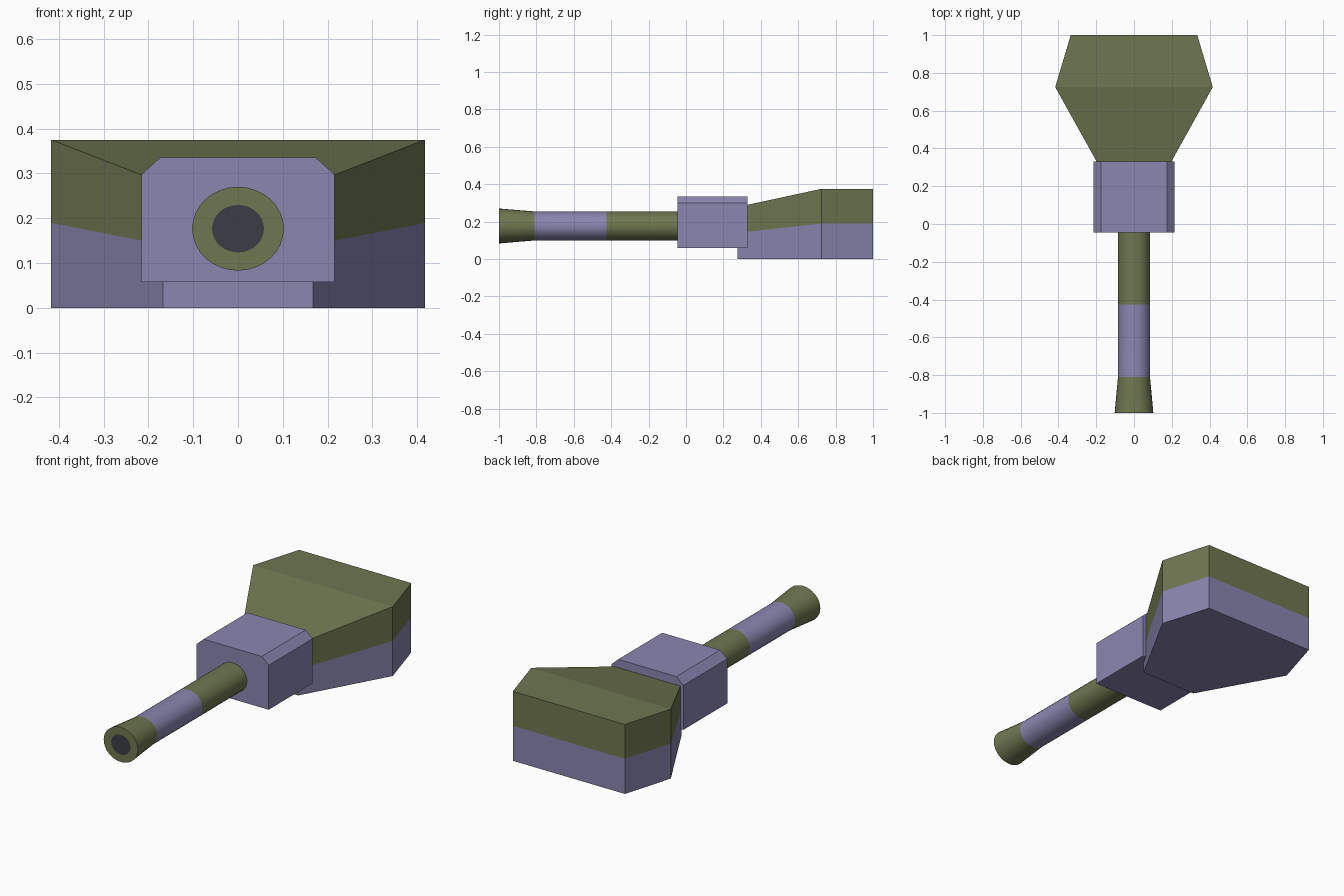
import bpy
import math

if "Cube" in bpy.data.objects:
    bpy.data.objects.remove(bpy.data.objects["Cube"])


def material(name, rgb):
    mat = bpy.data.materials.new(name)
    mat.diffuse_color = (*rgb, 1)
    mat.use_nodes = True
    mat.node_tree.nodes["Principled BSDF"].inputs["Base Color"].default_value = mat.diffuse_color
    return mat


OLIVE = material("olive", (0.159, 0.184, 0.082))
LILAC = material("lilac", (0.254, 0.238, 0.434))
DARK = material("dark", (0.045, 0.048, 0.062))


def loft(name, rings, band_mats, start_mats=None, end_faces=None, end_mats=None):
    """Skin equal-sized rings of points; one material per band, then close both ends."""
    n = len(rings[0])
    verts = [p for ring in rings for p in ring]
    faces, mats = [], []
    for r, mat in enumerate(band_mats):
        for i in range(n):
            j = (i + 1) % n
            faces.append((r * n + i, r * n + j, (r + 1) * n + j, (r + 1) * n + i))
            mats.append(mat)
    faces.append(tuple(reversed(range(n))))
    mats.append(start_mats or band_mats[0])
    last = (len(rings) - 1) * n
    for f in end_faces or [range(n)]:
        faces.append(tuple(last + i for i in f))
        mats.append(end_mats or band_mats[-1])
    mesh = bpy.data.meshes.new(name)
    mesh.from_pydata(verts, [], faces)
    slots = list(dict.fromkeys(mats))
    for m in slots:
        mesh.materials.append(m)
    for poly, m in zip(mesh.polygons, mats):
        poly.material_index = slots.index(m)
    obj = bpy.data.objects.new(name, mesh)
    bpy.context.collection.objects.link(obj)
    return obj


# Turret body: wedge-fronted hexagon, half lilac below and olive above
half = [(0.167, 0.275, 0.278), (0.417, 0.725, 0.375), (0.335, 1.0, 0.375)]
outline = half + [(-x, y, z) for x, y, z in reversed(half)]
levels = [[(x, y, z * k) for x, y, z in outline] for k in (0, 0.505, 1)]
loft("turret_body", levels, [LILAC, OLIVE],
     end_faces=[(0, 1, 4, 5), (1, 2, 3, 4)])

# Mantlet: block with chamfered upper edges
half = [(0.215, 0.058), (0.215, 0.298), (0.174, 0.335)]
section = half + [(-x, z) for x, z in reversed(half)]
loft("gun_mantlet", [[(x, y, z) for x, z in section] for y in (0.33, -0.045)][::-1],
     [LILAC]).data.flip_normals()

# Barrel: slightly flattened tube with colour bands, flared muzzle and dark bore
SIDES = 32
WIDEN = 1.095


def ring(y, radius):
    return [(radius * WIDEN * math.cos(2 * math.pi * i / SIDES), y,
             0.1765 + radius * math.sin(2 * math.pi * i / SIDES)) for i in range(SIDES)]


stations = [(-0.03, 0.0775), (-0.425, 0.0775), (-0.81, 0.0775), (-1.0, 0.0935), (-1.0, 0.053)]
barrel = loft("gun_barrel", [ring(y, r) for y, r in stations],
              [OLIVE, LILAC, OLIVE, OLIVE], end_mats=DARK)
bpy.context.view_layer.objects.active = barrel
barrel.select_set(True)
bpy.ops.object.shade_smooth_by_angle(angle=math.radians(30))
